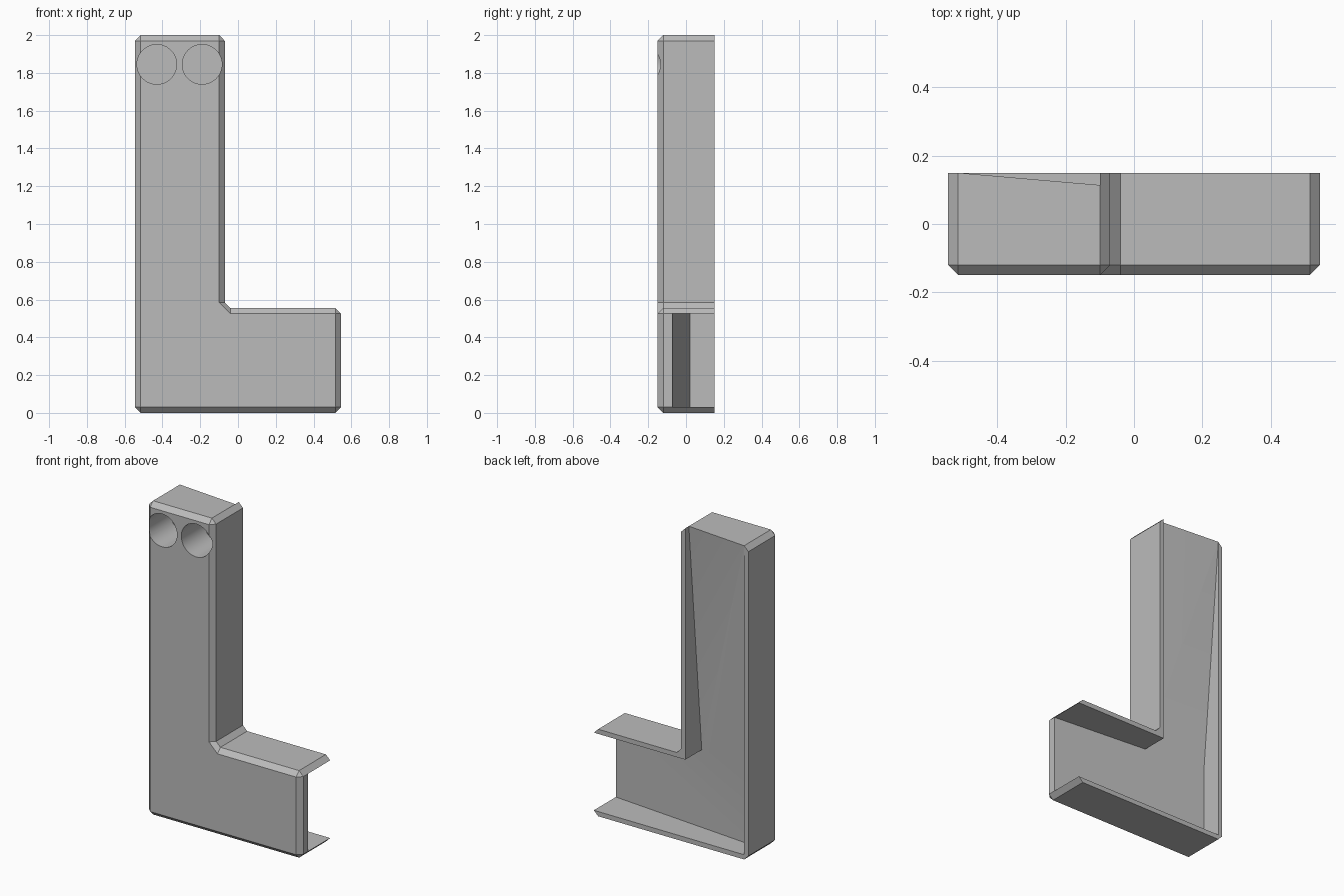
import bpy
import bmesh
import math
from mathutils import Matrix

cube = bpy.data.objects.get("Cube")
if cube:
    bpy.data.objects.remove(cube, do_unlink=True)

grey = bpy.data.materials.new("plain grey")
grey.use_nodes = True
colour = (0.5, 0.5, 0.5, 1)
grey.diffuse_color = colour
grey.node_tree.nodes["Principled BSDF"].inputs["Base Color"].default_value = colour

FRONT, BACK, BEVEL = -0.15, 0.15, 0.03


def make_object(name, bm):
    bmesh.ops.recalc_face_normals(bm, faces=bm.faces)
    mesh = bpy.data.meshes.new(name)
    bm.to_mesh(mesh)
    bm.free()
    mesh.materials.append(grey)
    obj = bpy.data.objects.new(name, mesh)
    bpy.context.collection.objects.link(obj)
    return obj


def bridge(bm, a, b):
    for i in range(len(a)):
        j = (i + 1) % len(a)
        if a[i] is a[j] or b[i] is b[j]:
            ring = list(dict.fromkeys((a[i], a[j], b[j], b[i])))
            bm.faces.new(ring)
        else:
            bm.faces.new((a[i], a[j], b[j], b[i]))


# L-shaped body: each corner has two chamfer points; convex ones share a front point
X0, X1, X2 = -0.515, -0.10, 0.515
Z0, Z1, Z2 = 0.03, 0.525, 1.97
corners = [(X0, Z0, -1, -1), (X2, Z0, 1, -1), (X2, Z1, 1, 1),
           None, (X1, Z2, 1, 1), (X0, Z2, -1, 1)]
bm = bmesh.new()
rim, front = [], []
for n, corner in enumerate(corners):
    if corner is None:
        # inner corner
        pts = [(-0.04, Z1 + BEVEL), (X1 + BEVEL, 0.585)]
        fronts = [bm.verts.new((-0.04, FRONT, Z1)), bm.verts.new((X1, FRONT, 0.585))]
    else:
        x, z, sx, sz = corner
        pts = [(x + sx * BEVEL, z), (x, z + sz * BEVEL)]
        if sx * sz < 0:
            pts.reverse()
        fronts = [bm.verts.new((x, FRONT, z))] * 2
    rim += pts
    front += fronts
edge = [bm.verts.new((x, FRONT + BEVEL, z)) for x, z in rim]
back = [bm.verts.new((x, BACK, z)) for x, z in rim]
bridge(bm, front, edge)
bridge(bm, edge, back)
bm.faces.new(list(dict.fromkeys(front)))
bm.faces.new(back)
body = make_object("hollow_l_bracket", bm)


# Sloping recess, open at the back, the top and the end of the foot
def floor_y(x, z):
    return 0.02 - 0.0865 * (x - X0) + 0.13 * max(0, z - Z1) / (2 - Z1)


outline = [(X0, Z0), (0.6, Z0), (0.6, Z1), (X1, Z1), (X1, 2.1), (X0, 2.1), (X0, Z1)]
bm = bmesh.new()
low = [bm.verts.new((x, floor_y(x, z), z)) for x, z in outline]
high = [bm.verts.new((x, 0.3, z)) for x, z in outline]
bridge(bm, low, high)
for ring in (low, high):
    bm.faces.new([ring[i] for i in (0, 1, 2, 3, 6)])
    bm.faces.new([ring[i] for i in (3, 4, 5, 6)])
cutters = [make_object("recess_cutter", bm)]

# Two round blind holes near the top of the front
for side, x in (("right", -0.43), ("left", -0.19)):
    bm = bmesh.new()
    bmesh.ops.create_cone(bm, cap_ends=True, segments=48, radius1=0.105, radius2=0.105,
                          depth=0.33,
                          matrix=Matrix.Translation((x, -0.085, 1.845))
                          @ Matrix.Rotation(math.pi / 2, 4, 'X'))
    cutters.append(make_object(side + "_hole_cutter", bm))

for cutter in cutters:
    mod = body.modifiers.new(cutter.name, 'BOOLEAN')
    mod.operation = 'DIFFERENCE'
    mod.solver = 'EXACT'
    mod.object = cutter

# Bake the cuts and drop the cutters
bpy.context.view_layer.update()
graph = bpy.context.evaluated_depsgraph_get()
result = bpy.data.meshes.new_from_object(body.evaluated_get(graph))
body.modifiers.clear()
body.data = result
for cutter in cutters:
    bpy.data.objects.remove(cutter, do_unlink=True)

bpy.ops.object.select_all(action='DESELECT')
body.select_set(True)
bpy.context.view_layer.objects.active = body
bpy.ops.object.shade_smooth_by_angle(angle=math.radians(30))
